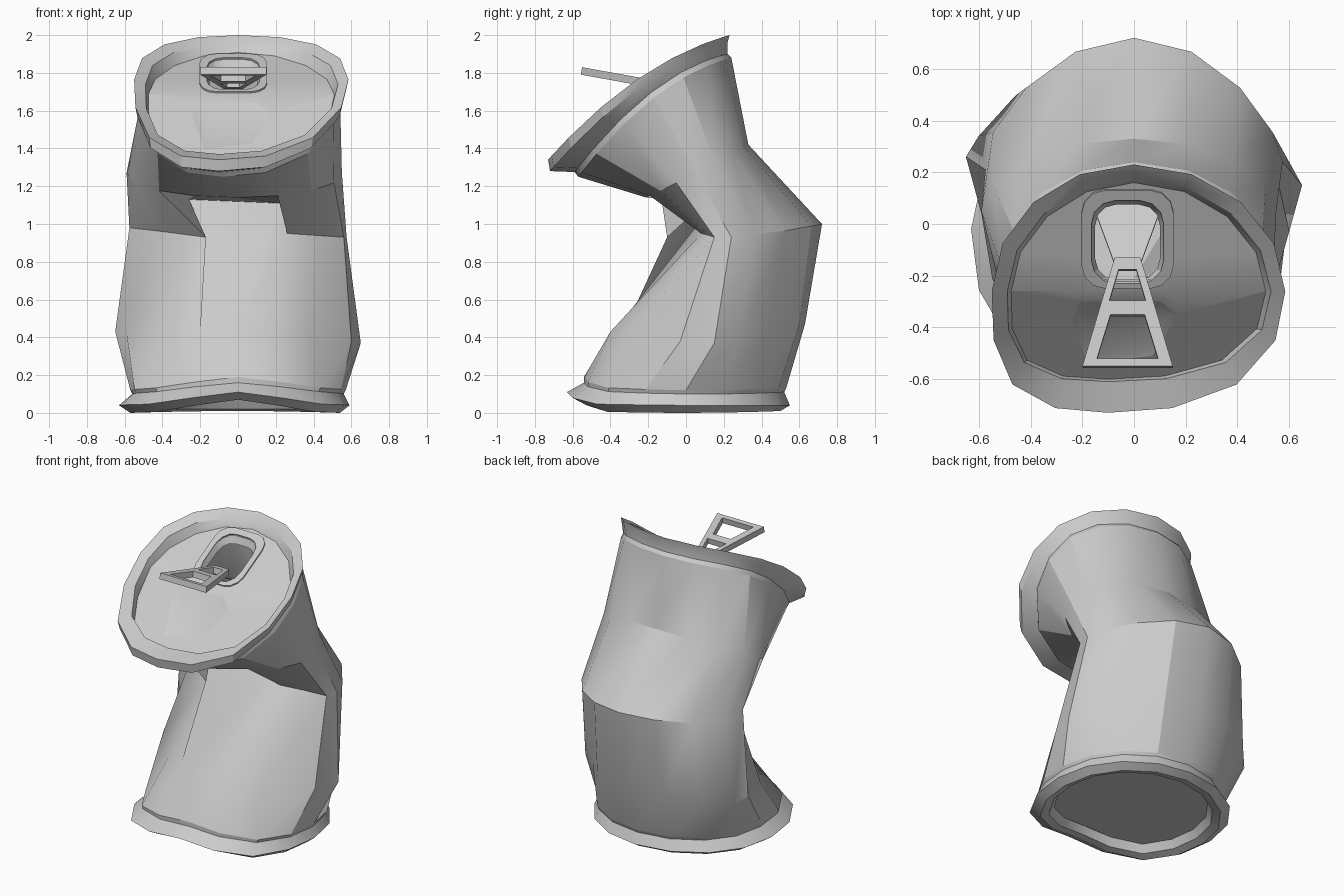
import bpy, bmesh, math
from mathutils import Vector

if "Cube" in bpy.data.objects:
    bpy.data.objects.remove(bpy.data.objects["Cube"])

SIDES = 16

metal = bpy.data.materials.new("bare metal grey")
metal.use_nodes = True
grey = (0.6, 0.6, 0.6, 1)
metal.diffuse_color = grey
metal.node_tree.nodes["Principled BSDF"].inputs["Base Color"].default_value = grey


def finish(name, bm, thickness=0):
    mesh = bpy.data.meshes.new(name)
    bm.to_mesh(mesh)
    bm.free()
    obj = bpy.data.objects.new(name, mesh)
    bpy.context.collection.objects.link(obj)
    mesh.materials.append(metal)
    if thickness:
        mod = obj.modifiers.new("thickness", "SOLIDIFY")
        mod.thickness = thickness
        mod.offset = -1
    else:
        bpy.ops.object.select_all(action="DESELECT")
        obj.select_set(True)
        bpy.context.view_layer.objects.active = obj
        bpy.ops.object.shade_smooth_by_angle(angle=math.radians(28))
    return obj


def ring(front, side, back, left, right, full=0, skew=0, lift=0):
    """Bent hoop through (y, z) at its front, sides and back.
    full squares the front corners, skew shifts and lift raises the front."""
    points = []
    for i in range(SIDES):
        a = math.tau * i / SIDES
        c, s = math.cos(a), math.sin(a)
        x = 0
        if c > 0:
            x = skew * c * c
            grow = 1 + full * math.sin(2 * a) ** 2
            c, s = c * grow, s * grow
        y, z = (side[k] * (1 - c * c) + front[k] * c * (c + 1) / 2
                + back[k] * c * (c - 1) / 2 for k in (0, 1))
        points.append(Vector((x + s * (right if s > 0 else left), y, z)))
    for i, share in ((0, 1), (1, 0.5), (-1, 0.5)):
        points[i].z += lift * share
    return points


def dent_ring(points, dents):
    for i, p in dents.items():
        points[i] = Vector(p)
    return points


def loft(name, rings, cap_end=False):
    bm = bmesh.new()
    loops = [[bm.verts.new(p) for p in r] for r in rings]
    n = len(loops[0])
    for low, high in zip(loops, loops[1:]):
        for i in range(n):
            j = (i + 1) % n
            bm.faces.new((low[i], low[j], high[j], high[i]))
    if cap_end:
        bm.faces.new(loops[-1])
    bmesh.ops.recalc_face_normals(bm, faces=bm.faces)
    return finish(name, bm)


def sheet(name, loops, height, fold=None, thickness=0):
    """Fill flat outlines with holes, then lift the sheet to a height rule."""
    bm = bmesh.new()
    edges = []
    for loop in loops:
        vs = [bm.verts.new((p[0], p[1], 0)) for p in loop]
        edges += [bm.edges.new((vs[i - 1], vs[i])) for i in range(len(vs))]
    bmesh.ops.triangle_fill(bm, use_beauty=True, edges=edges, normal=(0, 0, 1))
    if fold is not None:
        bmesh.ops.bisect_plane(bm, geom=bm.verts[:] + bm.edges[:] + bm.faces[:],
                               plane_co=(0, fold, 0), plane_no=(0, 1, 0))
    bm.normal_update()
    bmesh.ops.reverse_faces(bm, faces=[f for f in bm.faces if f.normal.z < 0])
    for v in bm.verts:
        v.co.z = height(v.co.y)
    return finish(name, bm, thickness)


FOLD = -0.26


def lid_height(y):
    bend = 1.94 - 0.53 * (0.22 - y)
    return bend if y > FOLD else 1.685 + 1.03 * (y - FOLD)


def on_lid(points, lift=0):
    return [Vector((p[0], p[1], lid_height(p[1]) + lift)) for p in points]


def rounded(cx, cy, w, h, r):
    pts = []
    for k, (sx, sy) in enumerate(((1, 1), (-1, 1), (-1, -1), (1, -1))):
        for step in range(4):
            a = math.pi / 2 * (k + step / 3)
            pts.append((cx + sx * (w - r) + r * math.cos(a),
                        cy + sy * (h - r) + r * math.sin(a)))
    return pts


# Crushed body: base, belly, folded waist, neck, shoulder
base = ring((-0.54, 0.14), (0, 0.12), (0.53, 0.13), 0.57, 0.57, full=0.08, lift=0.05)
belly = dent_ring(ring((-0.39, 0.42), (0.15, 0.37), (0.63, 0.47), 0.65, 0.65), {
    1: (0.2, -0.4, 0.43), 2: (0.38, -0.31, 0.42), 3: (0.6, -0.03, 0.38),
    5: (0.56, 0.28, 0.4), 6: (0.4, 0.43, 0.44),
    15: (-0.2, -0.34, 0.41), 14: (-0.38, -0.2, 0.4),
    13: (-0.59, 0.04, 0.42), 12: (-0.65, 0.26, 0.43)})
# Front of the waist: a deep centre panel under two overhanging folds
waist = dent_ring(ring((0.12, 1.1), (0.21, 0.95), (0.72, 1.0), 0.59, 0.58), {
    0: (0.22, 0.15, 1.11), 1: (0.26, 0.08, 0.95), 2: (0.41, 0.12, 0.94),
    3: (0.56, 0.15, 0.93), 4: (0.575, 0.24, 0.93),
    15: (-0.26, 0.12, 1.13), 14: (-0.17, -0.1, 0.93),
    13: (-0.4, 0.07, 0.96), 12: (-0.575, 0.21, 0.98)})
neck = ring((-0.21, 1.14), (0.05, 1.27), (0.33, 1.42), 0.59, 0.55)
shoulder = ring((-0.57, 1.25), (-0.17, 1.67), (0.24, 1.88), 0.51, 0.54,
                full=0.07, skew=-0.08)
loft("crushed_body", [base, belly, waist, neck, shoulder])

# Bottom rim with a recessed base, buckled up at the front
loft("bottom_rim", [
    base,
    ring((-0.54, 0.12), (0, 0.1), (0.52, 0.11), 0.56, 0.56, full=0.08, lift=0.04),
    ring((-0.63, 0.05), (-0.02, 0.04), (0.55, 0.04), 0.63, 0.59, full=0.06, lift=0.06),
    ring((-0.55, 0.01), (-0.02, 0), (0.5, 0.01), 0.57, 0.54, full=0.06, lift=0.06),
    ring((-0.5, 0.02), (-0.02, 0.02), (0.45, 0.02), 0.52, 0.49, full=0.06, lift=0.05),
    ring((-0.47, 0.07), (-0.02, 0.07), (0.42, 0.07), 0.49, 0.46, full=0.06, lift=0.05),
], cap_end=True)

# Flared top rim, squared and skewed at the front
bent = dict(full=0.08, skew=-0.1)
lid_edge = on_lid(ring((-0.6, 0), (-0.26, 0), (0.16, 0), 0.475, 0.51, **bent))
loft("top_rim", [
    shoulder,
    ring((-0.59, 1.275), (-0.18, 1.7), (0.22, 1.9), 0.5, 0.53, **bent),
    ring((-0.72, 1.28), (-0.25, 1.72), (0.22, 1.96), 0.54, 0.575, **bent),
    ring((-0.73, 1.34), (-0.26, 1.765), (0.23, 2.0), 0.55, 0.585, **bent),
    ring((-0.61, 1.37), (-0.26, 1.74), (0.18, 1.95), 0.49, 0.53, **bent),
    lid_edge,
])

# Lid with drinking hole and pressed dent
hole = rounded(-0.025, -0.07, 0.14, 0.16, 0.09)
dent = [(-0.24, -0.37), (-0.21, -0.3), (0.1, -0.3),
        (0.17, -0.35), (0.07, -0.51), (-0.18, -0.54)]
sheet("lid", [lid_edge, hole, dent], lid_height, FOLD)
dent_floor = [(-0.03 + 0.82 * (x + 0.03), -0.4 + 0.82 * (y + 0.4)) for x, y in dent]
loft("lid_dent", [on_lid(dent), on_lid(dent_floor, -0.012)], cap_end=True)

# Hole trim and lip
trim = rounded(-0.025, -0.06, 0.178, 0.19, 0.09)
sheet("hole_trim", [trim, hole], lambda y: lid_height(y) + 0.01, thickness=0.015)
lip = rounded(-0.025, -0.07, 0.125, 0.145, 0.08)
loft("hole_lip", [on_lid(hole), on_lid(lip, -0.04)])

# Pushed-in flap
flap = [(-0.08, -0.14), (0.03, -0.14), (0.1, 0.05), (0.06, 0.08), (-0.11, 0.08), (-0.15, 0.05)]
sheet("hole_flap", [flap], lambda y: 1.71 - 0.6 * (y + 0.14), thickness=0.01)


# Lifted pull tab with two openings
def trapezoid(y0, w0, y1, w1):
    x = -0.025
    return [(x - w0, y0), (x + w0, y0), (x + w1, y1), (x - w1, y1)]


sheet("pull_tab", [trapezoid(-0.55, 0.175, -0.13, 0.05),
                   trapezoid(-0.52, 0.118, -0.35, 0.066),
                   trapezoid(-0.295, 0.07, -0.175, 0.034)],
      lambda y: 1.83 - 0.18 * (y + 0.55), thickness=0.04)
